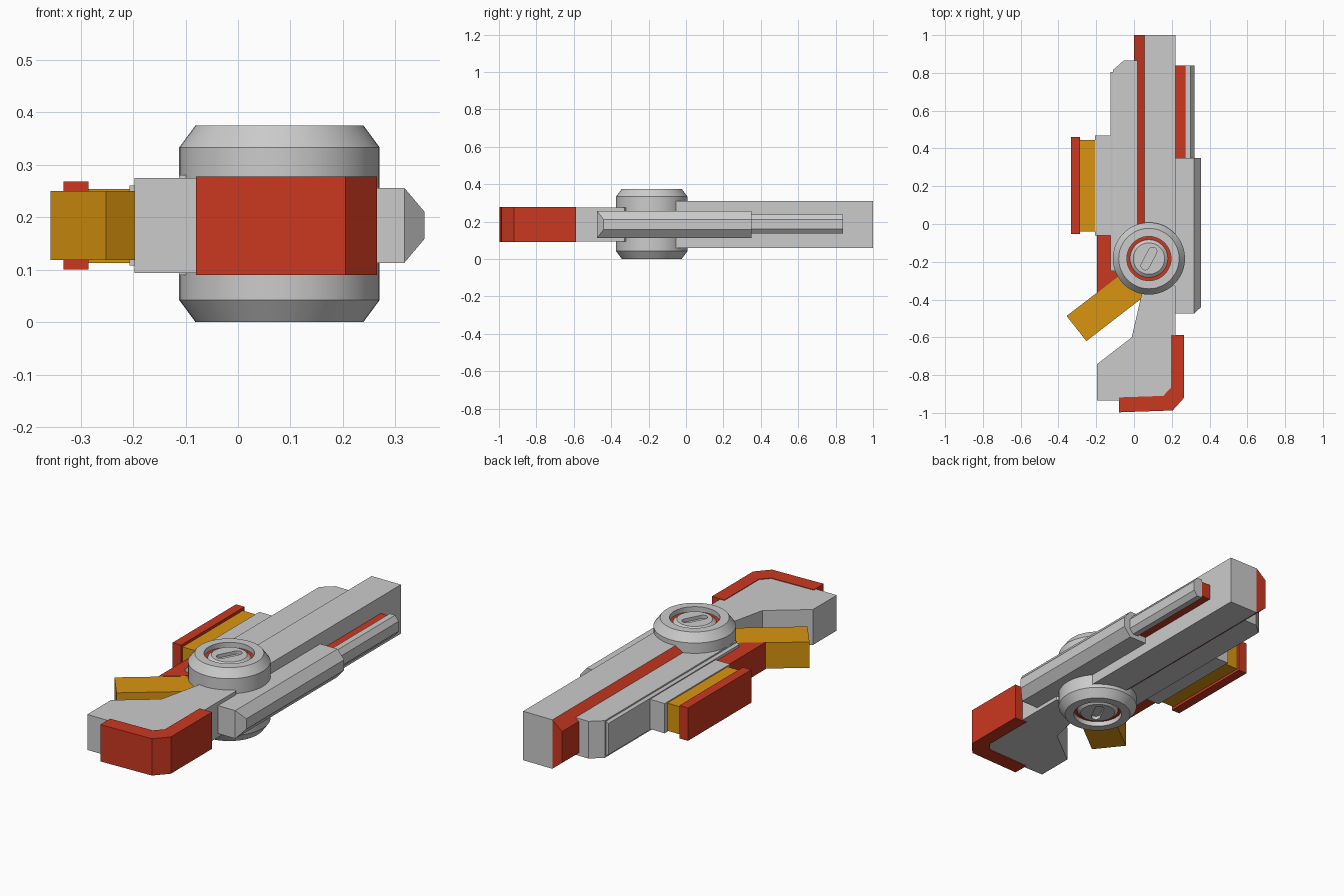
import bpy, bmesh, math

if "Cube" in bpy.data.objects:
    bpy.data.objects.remove(bpy.data.objects["Cube"])

HX, HY = 0.079, -0.183   # hub axis


def material(name, rgb):
    m = bpy.data.materials.new(name)
    m.diffuse_color = (*rgb, 1)
    m.use_nodes = True
    m.node_tree.nodes["Principled BSDF"].inputs["Base Color"].default_value = m.diffuse_color
    return m


RED = material("red", (0.6, 0.04, 0.015))
YELLOW = material("yellow", (0.7, 0.3, 0.005))


def finish(name, bm, mat):
    bmesh.ops.recalc_face_normals(bm, faces=bm.faces)
    me = bpy.data.meshes.new(name)
    bm.to_mesh(me)
    bm.free()
    ob = bpy.data.objects.new(name, me)
    bpy.context.collection.objects.link(ob)
    if mat:
        me.materials.append(mat)
    return ob


def prism(name, pts, lo, hi, mat=None, axis="z"):
    """Extrude an outline: axis z takes (x, y) points, axis y takes (x, z)."""
    bm = bmesh.new()
    put = (lambda a, b, h: (a, b, h)) if axis == "z" else (lambda a, b, h: (a, h, b))
    rings = [[bm.verts.new(put(a, b, h)) for a, b in pts] for h in (lo, hi)]
    bm.faces.new(rings[0])
    bm.faces.new(rings[1])
    for i in range(len(pts)):
        j = (i + 1) % len(pts)
        bm.faces.new((rings[0][i], rings[0][j], rings[1][j], rings[1][i]))
    return finish(name, bm, mat)


def box(name, x0, x1, y0, y1, z0, z1, mat=None):
    return prism(name, [(x0, y0), (x1, y0), (x1, y1), (x0, y1)], z0, z1, mat)


def lathe(name, profile, mat=None, steps=48):
    """Spin a closed (radius, z) outline about the hub axis."""
    bm = bmesh.new()
    vs = [bm.verts.new((HX + r, HY, z)) for r, z in profile]
    es = [bm.edges.new((vs[i], vs[(i + 1) % len(vs)])) for i in range(len(vs))]
    bmesh.ops.spin(bm, geom=vs + es, cent=(HX, HY, 0), axis=(0, 0, 1),
                   angle=2 * math.pi, steps=steps, use_merge=True)
    bmesh.ops.remove_doubles(bm, verts=bm.verts, dist=1e-5)
    ob = finish(name, bm, mat)
    bpy.context.view_layer.objects.active = ob
    ob.select_set(True)
    bpy.ops.object.shade_smooth_by_angle(angle=math.radians(25))
    ob.select_set(False)
    return ob


# Main body with a red wedge along its left side
box("main_body", 0.055, 0.22, -0.15, 1.0, 0.06, 0.31)
prism("body_red_edge", [(0.055, 0.06), (0.055, 0.31), (0, 0.265), (0, 0.105)],
      -0.15, 1.0, RED, "y")

# Left slab with a clipped far corner
slab = [(0.03, -0.25), (-0.112, -0.25), (-0.112, 0.815), (-0.055, 0.865), (0.03, 0.865)]
prism("left_slab", slab, 0.09, 0.28)
prism("left_slab_edge", [(-0.1, 0.09), (-0.125, 0.105), (-0.125, 0.265), (-0.1, 0.28)],
      -0.25, 0.805, None, "y")

# Layered side pack
box("pack_base", -0.207, -0.125, -0.06, 0.468, 0.108, 0.26)
box("pack_middle", -0.285, -0.207, -0.04, 0.446, 0.113, 0.254, YELLOW)
box("pack_cover", -0.333, -0.285, -0.052, 0.46, 0.1, 0.268, RED)
prism("pack_lower_link", [(-0.195, -0.06), (-0.195, -0.365), (-0.08, -0.275), (-0.08, -0.06)],
      0.115, 0.252, RED)

# Angled lever
prism("lever", [(-0.08, -0.275), (-0.357, -0.487), (-0.252, -0.62), (0.035, -0.398), (0.09, -0.25)],
      0.118, 0.25, YELLOW)

# Right slab: bevelled outer face, clipped near end
bm = bmesh.new()
for y, yo in ((-0.475, -0.44), (0.35, 0.35)):
    for x, yy, z in ((0.2, y, 0.113), (0.2, y, 0.256), (0.317, y, 0.113), (0.317, y, 0.256),
                     (0.355, yo, 0.158), (0.355, yo, 0.211)):
        bm.verts.new((x, yy, z))
bmesh.ops.convex_hull(bm, input=bm.verts)
bmesh.ops.dissolve_limit(bm, angle_limit=0.01, verts=bm.verts, edges=bm.edges)
finish("right_slab", bm, None)

# Thin rail ahead of the right slab
box("rail_red", 0.22, 0.27, 0.3, 0.84, 0.145, 0.225, RED)
prism("rail_bar", [(0.27, 0.135), (0.3, 0.135), (0.32, 0.16), (0.32, 0.211), (0.3, 0.237), (0.27, 0.237)],
      0.3, 0.84, None, "y")

# Handle and its red end guard
prism("handle", [(0.075, -0.22), (0.035, -0.395), (-0.012, -0.6), (-0.197, -0.743),
                 (-0.197, -0.935), (0.165, -0.935), (0.22, -0.865), (0.22, -0.33)], 0.094, 0.275)
prism("handle_guard", [(0.195, -0.588), (0.265, -0.588), (0.265, -0.92), (0.205, -0.987),
                       (-0.08, -0.997), (-0.08, -0.918), (0.155, -0.91), (0.195, -0.867)],
      0.09, 0.278, RED)

# Round hub: rim, red ring and slotted centre on both sides
lathe("hub_rim", [(0.117, 0), (0.16, 0), (0.191, 0.042), (0.191, 0.333),
                  (0.16, 0.375), (0.117, 0.375)])
lathe("hub_red_ring", [(0.095, 0.025), (0.117, 0.025), (0.117, 0.35), (0.095, 0.35)], RED)
core = lathe("hub_core", [(0, 0.008), (0.083, 0.008), (0.1, 0.022), (0.1, 0.353),
                          (0.083, 0.367), (0, 0.367)])
slot = []
for k in range(18):
    a = math.radians(k * 180 / 8 if k < 9 else (k - 1) * 180 / 8)
    off = 0.043 if k < 9 else -0.043
    u, v = 0.022 * math.cos(a), 0.022 * math.sin(a) + off
    t = math.radians(-28)
    slot.append((HX + u * math.cos(t) - v * math.sin(t), HY + u * math.sin(t) + v * math.cos(t)))
for side, lo, hi in (("top", 0.35, 0.4), ("bottom", -0.02, 0.025)):
    cutter = prism("slot_cutter_" + side, slot, lo, hi)
    cutter.hide_render = True
    cutter.hide_viewport = True
    cut = core.modifiers.new("slot_" + side, "BOOLEAN")
    cut.operation = "DIFFERENCE"
    cut.solver = "EXACT"
    cut.object = cutter
